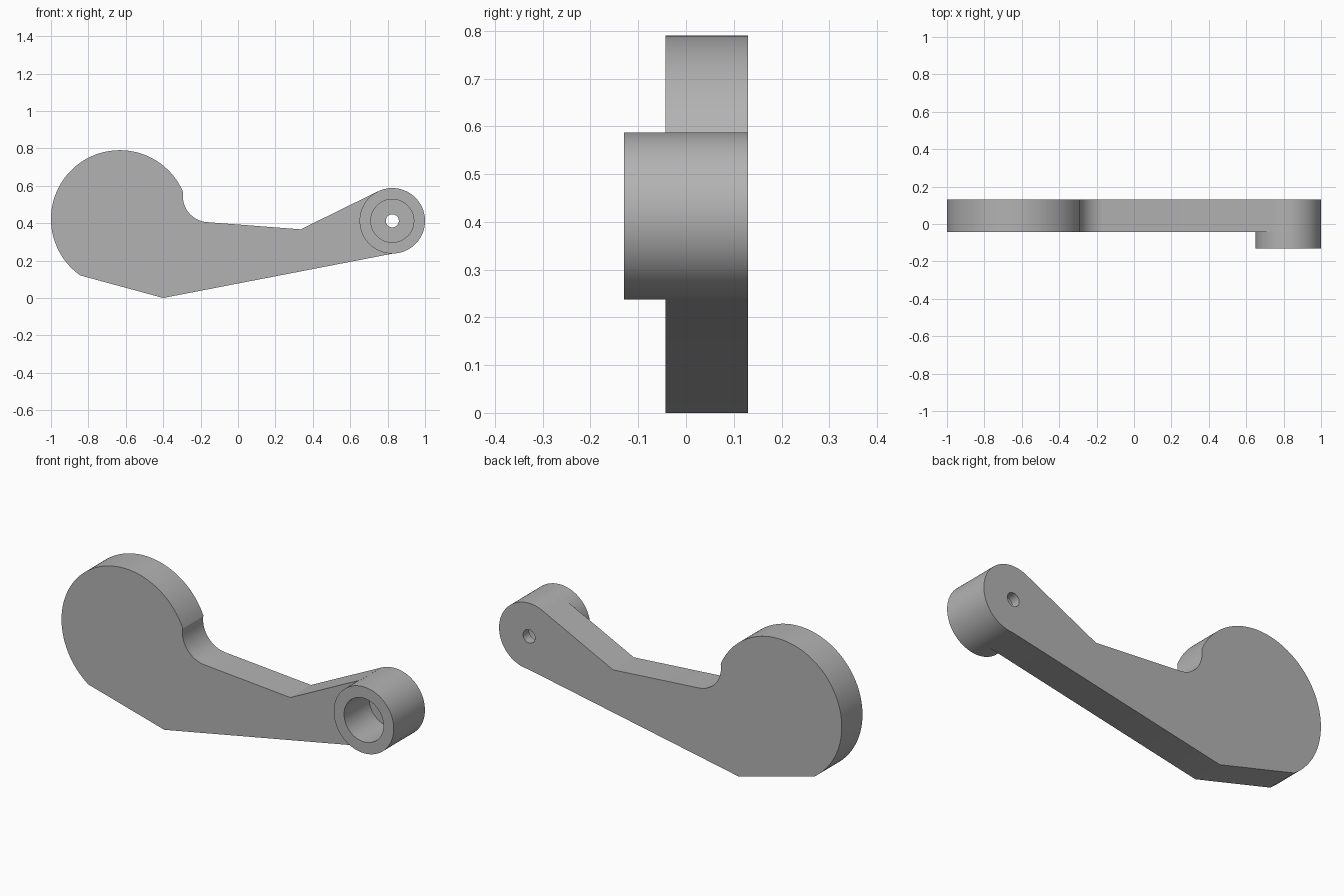
import bpy, bmesh, math

cube = bpy.data.objects.get("Cube")
if cube:
    bpy.data.objects.remove(cube, do_unlink=True)

grey = bpy.data.materials.new("plain grey")
grey.use_nodes = True
COLOUR = (0.45, 0.45, 0.45, 1)
grey.diffuse_color = COLOUR
grey.node_tree.nodes["Principled BSDF"].inputs["Base Color"].default_value = COLOUR

FRONT, PLATE_FRONT, BACK = -0.13, -0.043, 0.13
BOSS = (0.825, 0.4125)
BOSS_R = 0.175


def arc(centre, radius, start, end, steps):
    """Points in the xz plane, angles in degrees."""
    angles = [math.radians(start + (end - start) * i / steps) for i in range(steps + 1)]
    return [(centre[0] + radius * math.cos(a), centre[1] + radius * math.sin(a)) for a in angles]


def prism(name, outline, y0, y1):
    """Extrude an xz outline from y0 to y1."""
    bm = bmesh.new()
    face = bm.faces.new([bm.verts.new((x, y0, z)) for x, z in outline])
    moved = bmesh.ops.extrude_face_region(bm, geom=[face])["geom"]
    bmesh.ops.translate(bm, vec=(0, y1 - y0, 0),
                        verts=[v for v in moved if isinstance(v, bmesh.types.BMVert)])
    bmesh.ops.recalc_face_normals(bm, faces=bm.faces)
    mesh = bpy.data.meshes.new(name)
    bm.to_mesh(mesh)
    bm.free()
    mesh.materials.append(grey)
    obj = bpy.data.objects.new(name, mesh)
    bpy.context.collection.objects.link(obj)
    return obj


def cylinder(name, radius, y0, y1, sides):
    return prism(name, arc(BOSS, radius, 0, 360, sides)[:-1], y0, y1)


# Plate: round head, fillet, neck, then an arm whose edges meet the boss
outline = arc((-0.632, 0.422), 0.368, 235, 22.5, 96)
outline += arc((-0.155, 0.545), 0.14, 172, 266, 24)
outline += [(0.335, 0.367), (0.746, 0.569), BOSS, (0.852, 0.242), (-0.4, 0)]
lever = prism("lever_arm", outline, PLATE_FRONT, BACK)

# Boss joined to the arm, then a blind bore and a small through hole
tools = [
    (cylinder("boss", BOSS_R, FRONT, BACK, 96), 'UNION'),
    (cylinder("bore_cutter", 0.115, FRONT - 0.1, 0.08, 64), 'DIFFERENCE'),
    (cylinder("pin_hole_cutter", 0.035, FRONT - 0.2, BACK + 0.1, 32), 'DIFFERENCE'),
]
bpy.ops.object.select_all(action='DESELECT')
bpy.context.view_layer.objects.active = lever
lever.select_set(True)
for tool, operation in tools:
    tool.hide_render = True
    mod = lever.modifiers.new(tool.name, 'BOOLEAN')
    mod.operation = operation
    mod.solver = 'EXACT'
    mod.object = tool
    bpy.ops.object.modifier_apply(modifier=mod.name)
    bpy.data.objects.remove(tool, do_unlink=True)

bpy.ops.object.shade_smooth_by_angle(angle=math.radians(20))
